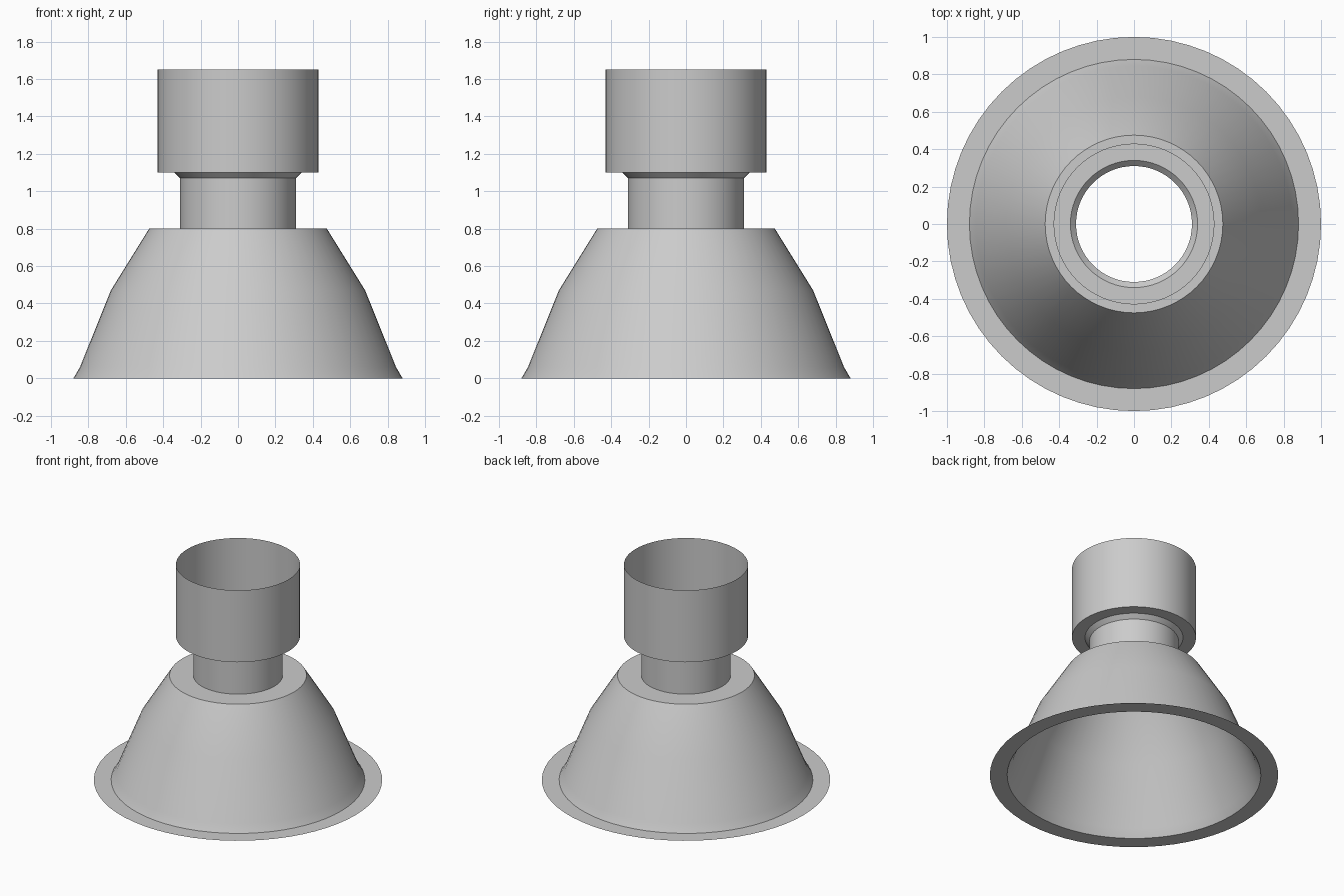
import bpy
import math

SEGMENTS = 64

cube = bpy.data.objects.get("Cube")
if cube:
    bpy.data.objects.remove(cube, do_unlink=True)

grey = bpy.data.materials.new("light_grey")
grey.use_nodes = True
colour = (0.6, 0.6, 0.6, 1)
grey.diffuse_color = colour
grey.node_tree.nodes["Principled BSDF"].inputs["Base Color"].default_value = colour


def lathe(name, profile):
    """Spin an open (radius, height) profile about z into a thin sheet."""
    verts, faces = [], []
    for r, z in profile:
        for i in range(SEGMENTS):
            a = math.tau * i / SEGMENTS
            verts.append((r * math.cos(a), r * math.sin(a), z))
    for row in range(len(profile) - 1):
        for i in range(SEGMENTS):
            j = (i + 1) % SEGMENTS
            low, high = row * SEGMENTS, (row + 1) * SEGMENTS
            faces.append((low + i, low + j, high + j, high + i))
    mesh = bpy.data.meshes.new(name)
    mesh.from_pydata(verts, [], faces)
    mesh.materials.append(grey)
    obj = bpy.data.objects.new(name, mesh)
    bpy.context.collection.objects.link(obj)
    bpy.ops.object.select_all(action="DESELECT")
    obj.select_set(True)
    bpy.context.view_layer.objects.active = obj
    bpy.ops.object.shade_smooth_by_angle(angle=math.radians(30))
    return obj


# Flat rim around the open mouth
lathe("rim_flange", [(1.0, 0), (0.88, 0)])
# Flared bell with its flat top
lathe("bell_reflector", [(0.88, 0), (0.845, 0.06), (0.68, 0.47),
                         (0.475, 0.8), (0.31, 0.8)])
# Narrow neck with a chamfered collar
lathe("neck", [(0.31, 0.8), (0.31, 1.07), (0.34, 1.1)])
# Open upper cup and its annular floor
lathe("upper_cup", [(0.34, 1.1), (0.43, 1.1), (0.43, 1.65)])
